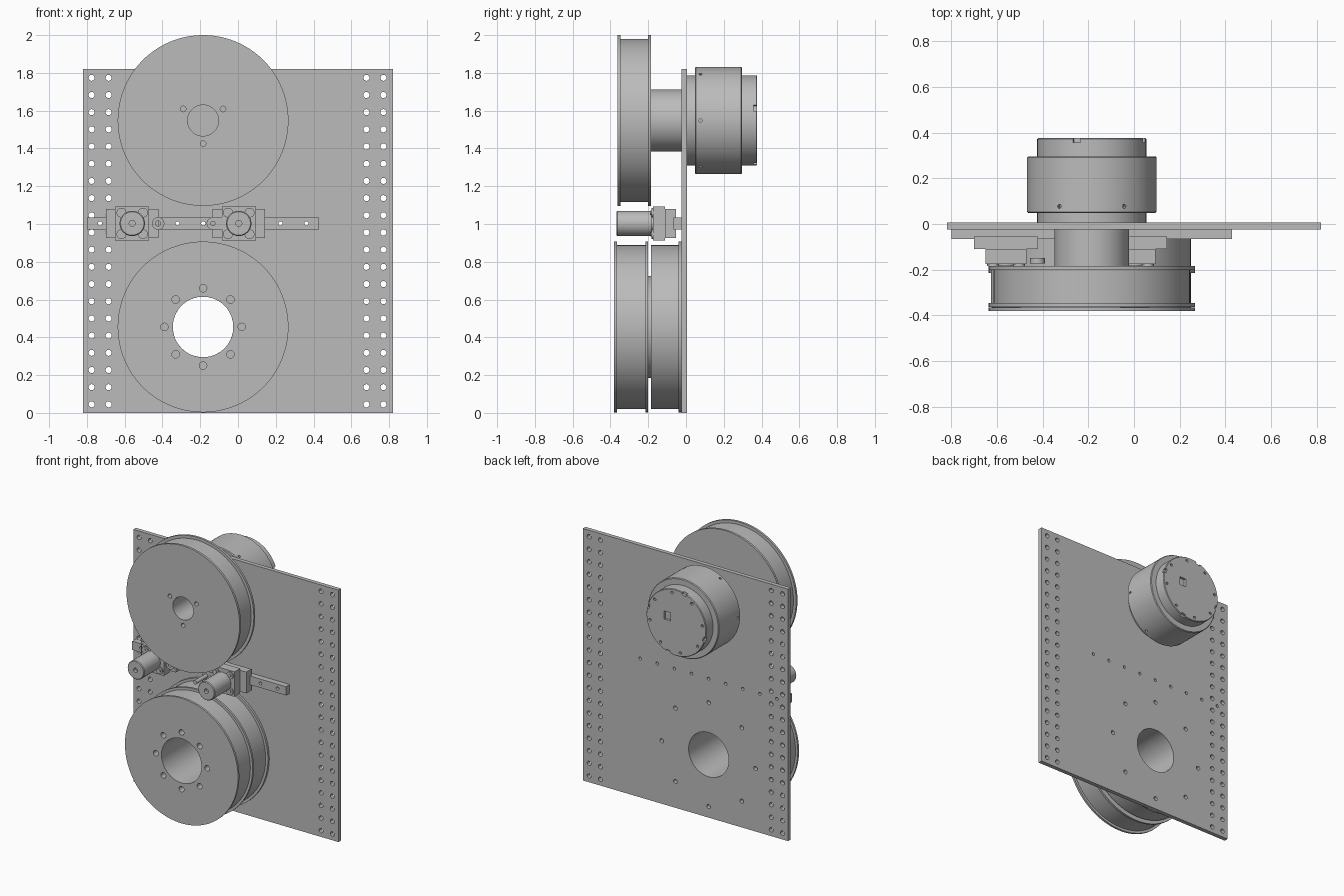
import bpy, bmesh
from math import pi, sin, cos, radians
from mathutils import Matrix, Vector

if "Cube" in bpy.data.objects:
    bpy.data.objects.remove(bpy.data.objects["Cube"])

grey = bpy.data.materials.new("machined grey")
grey.use_nodes = True
COLOUR = (0.5, 0.5, 0.5, 1)
grey.diffuse_color = COLOUR
grey.node_tree.nodes["Principled BSDF"].inputs["Base Color"].default_value = COLOUR

AXIS_X = -0.185          # shared x of all wheel axes
UPPER_Z, LOWER_Z = 1.548, 0.455
RAIL_Z = 1.003
PLATE_FRONT, PLATE_BACK = -0.024, 0.006


def finish(name, bm):
    bmesh.ops.recalc_face_normals(bm, faces=bm.faces)
    mesh = bpy.data.meshes.new(name)
    bm.to_mesh(mesh)
    bm.free()
    mesh.materials.append(grey)
    obj = bpy.data.objects.new(name, mesh)
    bpy.context.collection.objects.link(obj)
    return obj


def activate(obj):
    bpy.ops.object.select_all(action='DESELECT')
    obj.select_set(True)
    bpy.context.view_layer.objects.active = obj


def smooth(obj):
    activate(obj)
    bpy.ops.object.shade_smooth_by_angle(angle=radians(30))
    return obj


def add_box(bm, x0, x1, y0, y1, z0, z1, spin=None):
    size = Matrix.Diagonal((x1 - x0, y1 - y0, z1 - z0, 1))
    place = Matrix.Translation(((x0 + x1) / 2, (y0 + y1) / 2, (z0 + z1) / 2))
    bmesh.ops.create_cube(bm, size=1, matrix=(spin or Matrix()) @ place @ size)


def add_rod(bm, x, z, r, y0, y1, seg=20):
    m = Matrix.Translation((x, (y0 + y1) / 2, z)) @ Matrix.Rotation(pi / 2, 4, 'X')
    bmesh.ops.create_cone(bm, cap_ends=True, segments=seg, radius1=r, radius2=r,
                          depth=abs(y1 - y0), matrix=m)


def lathe(name, profile, x, z, closed=False, seg=96):
    """Revolve (radius, y) points round an axis parallel to y."""
    bm = bmesh.new()
    verts = [bm.verts.new((x + r, y, z)) for r, y in profile]
    pairs = list(zip(verts, verts[1:]))
    if closed:
        pairs.append((verts[-1], verts[0]))
    edges = [bm.edges.new(p) for p in pairs]
    bmesh.ops.spin(bm, geom=verts + edges, cent=(x, 0, z), axis=(0, 1, 0),
                   angle=2 * pi, steps=seg)
    bmesh.ops.remove_doubles(bm, verts=bm.verts, dist=0.0002)
    return finish(name, bm)


def cut(obj, cutter_bm):
    cutter = finish("cutter", cutter_bm)
    cutter.hide_render = True
    mod = obj.modifiers.new("holes", 'BOOLEAN')
    mod.operation, mod.solver, mod.object = 'DIFFERENCE', 'EXACT', cutter
    activate(obj)
    bpy.ops.object.modifier_apply(modifier=mod.name)
    bpy.data.objects.remove(cutter)
    return smooth(obj)


def ring(count, radius, start=0.0):
    for i in range(count):
        a = radians(start) + 2 * pi * i / count
        yield AXIS_X + radius * cos(a), radius * sin(a)


rail_holes = [-0.73 + 0.1365 * i for i in range(9)]

# Back plate with edge hole columns, rail holes, wheel bolt holes and bore
bm = bmesh.new()
add_box(bm, -0.82, 0.82, PLATE_FRONT, PLATE_BACK, 0, 1.82)
plate = finish("back_plate", bm)
holes = bmesh.new()
for x in (-0.775, -0.685, 0.68, 0.77):
    for i in range(20):
        add_rod(holes, x, 0.045 + 0.091 * i, 0.016, -0.1, 0.1, 16)
for x in rail_holes:
    add_rod(holes, x, RAIL_Z, 0.011, -0.1, 0.1, 16)
for x, dz in ring(8, 0.375):
    add_rod(holes, x, LOWER_Z + dz, 0.015, -0.1, 0.1, 16)
add_rod(holes, AXIS_X, LOWER_Z, 0.16, -0.1, 0.1, 64)
cut(plate, holes)

# Upper wheel: two flanges, bore and three bolt holes
wheel = lathe("upper_wheel", [
    (0.082, -0.363), (0.452, -0.363), (0.452, -0.347), (0.431, -0.347),
    (0.431, -0.201), (0.452, -0.201), (0.452, -0.185), (0.082, -0.185)],
    AXIS_X, UPPER_Z, closed=True)
holes = bmesh.new()
for x, dz in ring(3, 0.122, 30):
    add_rod(holes, x, UPPER_Z + dz, 0.015, -0.5, -0.25)
cut(wheel, holes)

# Hub joining the upper wheel to the plate
smooth(lathe("upper_hub", [(0.082, -0.185), (0.164, -0.185),
                           (0.164, PLATE_FRONT), (0.082, PLATE_FRONT)],
             AXIS_X, UPPER_Z, closed=True, seg=64))

# Motor behind the plate
motor = lathe("motor", [
    (0, PLATE_BACK), (0.239, PLATE_BACK), (0.239, 0.048), (0.279, 0.048),
    (0.284, 0.053), (0.284, 0.291), (0.279, 0.296), (0.239, 0.296),
    (0.239, 0.372), (0.235, 0.377), (0, 0.377)], AXIS_X, UPPER_Z)
holes = bmesh.new()
centre = Matrix.Translation((AXIS_X, 0, UPPER_Z))
for i in range(6):
    turn = centre @ Matrix.Rotation(i * pi / 3, 4, 'Y')
    m = turn @ Matrix.Translation((0.284, 0.077, 0)) @ Matrix.Rotation(pi / 2, 4, 'Y')
    bmesh.ops.create_cone(holes, cap_ends=True, segments=12, radius1=0.009,
                          radius2=0.009, depth=0.04, matrix=m)
for i in range(4):
    turn = centre @ Matrix.Rotation(-radians(16 + 90 * i), 4, 'Y')
    add_box(holes, 0.222, 0.26, 0.358, 0.4, -0.017, 0.017, turn)
for x, dz in ring(8, 0.212, 36):
    add_rod(holes, x, UPPER_Z + dz, 0.01, 0.36, 0.4, 12)
add_box(holes, -0.14, -0.09, 0.36, 0.4, 1.55, 1.61)
cut(motor, holes)

# Lower double wheel: flanged front wheel, neck, rear wheel with one flange
wheel = lathe("lower_wheels", [
    (0.16, -0.381), (0.452, -0.381), (0.452, -0.366), (0.434, -0.366),
    (0.434, -0.215), (0.452, -0.215), (0.452, -0.2), (0.27, -0.2),
    (0.27, -0.184), (0.434, -0.184), (0.434, -0.04), (0.452, -0.04),
    (0.452, PLATE_FRONT), (0.16, PLATE_FRONT)], AXIS_X, LOWER_Z, closed=True)
holes = bmesh.new()
for x, dz in ring(8, 0.205):
    add_rod(holes, x, LOWER_Z + dz, 0.02, -0.5, -0.25)
cut(wheel, holes)

# Linear rail
bm = bmesh.new()
add_box(bm, -0.8, 0.43, -0.066, PLATE_FRONT, 0.971, 1.034)
rail = finish("rail", bm)
holes = bmesh.new()
for x in rail_holes:
    add_rod(holes, x, RAIL_Z, 0.011, -0.1, 0.1, 16)
cut(rail, holes)

# Two mirrored carriages, each with a slider, mount, hooked tab and roller
for side, cx, s in (("right", -0.56, 1), ("left", 0.004, -1)):
    bm = bmesh.new()
    add_box(bm, cx - 0.14, cx + 0.14, -0.11, -0.054, 0.926, 1.08)
    finish(side + "_slider", bm)

    bm = bmesh.new()
    add_box(bm, cx - 0.09, cx + 0.09, -0.175, -0.11, 0.913, 1.093)
    finish(side + "_roller_mount", bm)

    bm = bmesh.new()
    xs = sorted((cx + s * 0.09, cx + s * 0.137))
    add_box(bm, xs[0], xs[1], -0.172, -0.15, RAIL_Z - 0.033, RAIL_Z + 0.033)
    add_rod(bm, cx + s * 0.137, RAIL_Z, 0.033, -0.1725, -0.1495, 32)
    tab = finish(side + "_tab", bm)
    holes = bmesh.new()
    add_rod(holes, cx + s * 0.137, RAIL_Z, 0.014, -0.3, -0.1)
    cut(tab, holes)

    bm = bmesh.new()
    for dx in (-0.057, 0.057):
        for dz in (-0.057, 0.057):
            add_rod(bm, cx + dx, RAIL_Z + dz, 0.026, -0.183, -0.175, 24)
            add_rod(bm, cx + dx, RAIL_Z + dz, 0.012, -0.187, -0.183, 16)
    smooth(finish(side + "_mount_bolts", bm))

    smooth(lathe(side + "_roller", [
        (0, -0.345), (0.016, -0.345), (0.016, -0.368), (0.062, -0.368),
        (0.067, -0.363), (0.067, -0.182), (0.04, -0.182), (0.04, -0.175),
        (0, -0.175)], cx, RAIL_Z, seg=48))
